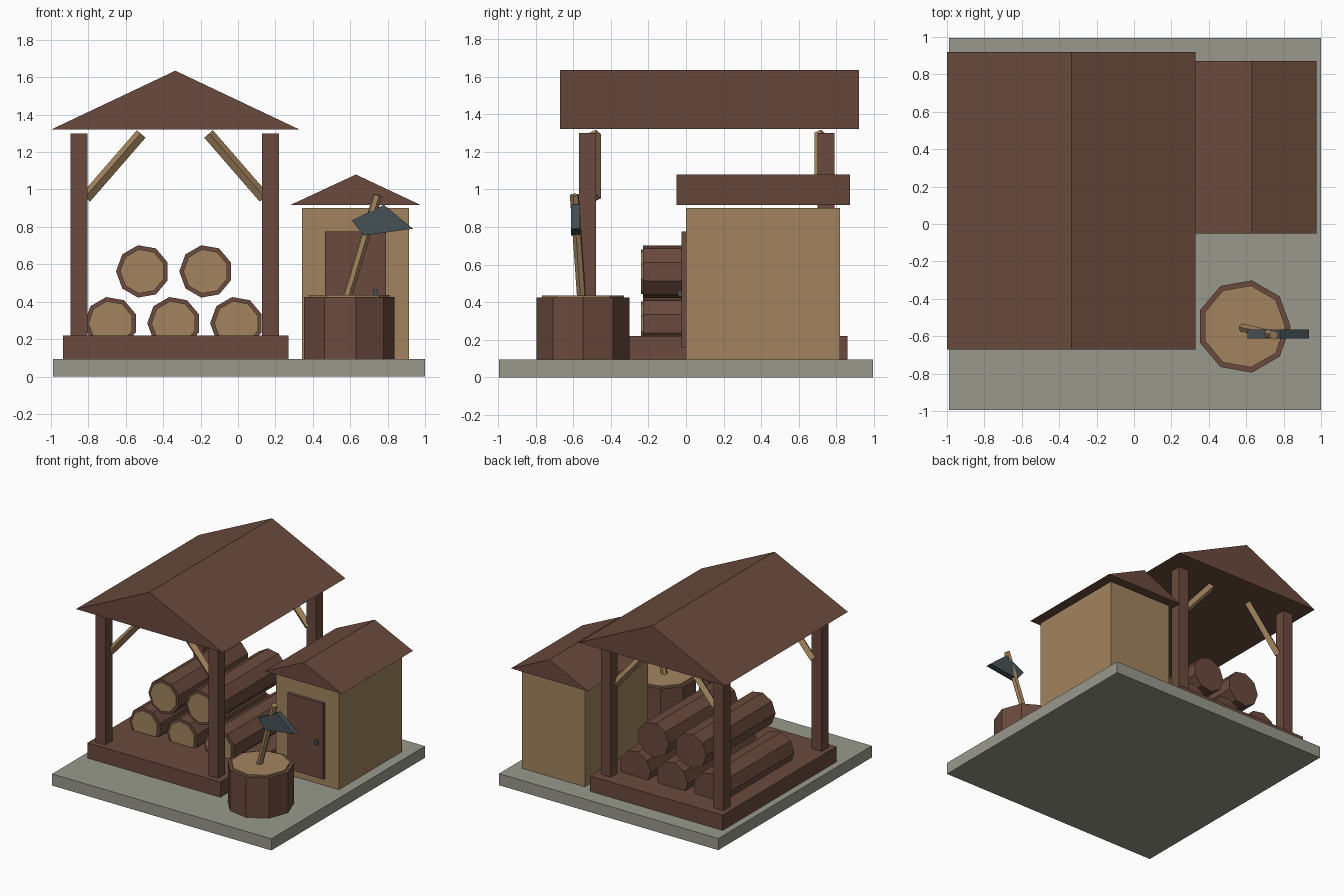
import bpy, bmesh, math
from mathutils import Vector

if "Cube" in bpy.data.objects:
    bpy.data.objects.remove(bpy.data.objects["Cube"])


def material(name, rgb):
    m = bpy.data.materials.new(name)
    lin = [(c / 255 / 12.92) if c <= 10 else ((c / 255 + 0.055) / 1.055) ** 2.4 for c in rgb]
    m.diffuse_color = (*lin, 1)
    m.use_nodes = True
    m.node_tree.nodes["Principled BSDF"].inputs["Base Color"].default_value = m.diffuse_color
    return m


BROWN = material("dark_wood", (106, 74, 61))
TAN = material("light_wood", (162, 132, 95))
STONE = material("stone", (152, 153, 140))
METAL = material("metal", (70, 82, 86))


def finish(name, bm, mat):
    bmesh.ops.recalc_face_normals(bm, faces=bm.faces)
    me = bpy.data.meshes.new(name)
    bm.to_mesh(me)
    bm.free()
    me.materials.append(mat)
    ob = bpy.data.objects.new(name, me)
    bpy.context.collection.objects.link(ob)
    return ob


def prism(name, profile, y0, y1, mat):
    """Extrude an (x, z) outline along y."""
    bm = bmesh.new()
    face = bm.faces.new([bm.verts.new((x, y0, z)) for x, z in profile])
    ext = bmesh.ops.extrude_face_region(bm, geom=[face])
    verts = [v for v in ext["geom"] if isinstance(v, bmesh.types.BMVert)]
    bmesh.ops.translate(bm, verts=verts, vec=(0, y1 - y0, 0))
    return finish(name, bm, mat)


def box(name, x0, x1, y0, y1, z0, z1, mat):
    return prism(name, [(x0, z0), (x1, z0), (x1, z1), (x0, z1)], y0, y1, mat)


def ngon(cx, cz, r, sides, start):
    return [(cx + r * math.cos(start + math.tau * i / sides),
             cz + r * math.sin(start + math.tau * i / sides)) for i in range(sides)]


def rod(name, a, b, r, sides, mat, roll=0.0):
    """Straight rod between two points."""
    a, b = Vector(a), Vector(b)
    bm = bmesh.new()
    bmesh.ops.create_cone(bm, cap_ends=True, segments=sides, radius1=r, radius2=r,
                          depth=(b - a).length)
    ob = finish(name, bm, mat)
    ob.rotation_mode = 'QUATERNION'
    ob.rotation_quaternion = (b - a).to_track_quat('Z', 'Y')
    ob.location = (a + b) / 2
    for v in ob.data.vertices:  # roll about the rod's own axis
        x, y = v.co.x, v.co.y
        v.co.x = x * math.cos(roll) - y * math.sin(roll)
        v.co.y = x * math.sin(roll) + y * math.cos(roll)
    return ob


# Ground slab and woodshed platform
box("ground_slab", -0.99, 1.0, -0.995, 0.995, 0, 0.095, STONE)
box("platform", -0.935, 0.27, -0.615, 0.86, 0.095, 0.22, BROWN)

# Open shelter: posts, diagonal braces, gable roof
MID = -0.3375
for side, sn in ((-1, "left"), (1, "right")):
    for y, yb, yn in ((-0.525, -0.484, "front"), (0.745, 0.713, "back")):
        cx = MID + side * 0.512
        box(f"post_{yn}_{sn}", cx - 0.045, cx + 0.045, y - 0.045, y + 0.045, 0.22, 1.30, BROWN)
        rod(f"brace_{yn}_{sn}", (MID + side * 0.477, yb, 0.955),
            (MID + side * 0.18, yb, 1.297), 0.031, 4, TAN, side * 0.15)
prism("shelter_roof", [(-1.0, 1.32), (0.33, 1.32), (-0.335, 1.635)], -0.67, 0.92, BROWN)

# Log pile with pale cut ends on the front
logs = [(-0.68, 0.285), (-0.343, 0.285), (-0.007, 0.285), (-0.51, 0.562), (-0.172, 0.562)]
for i, (x, z) in enumerate(logs):
    prism(f"log_{i + 1}", ngon(x, z, 0.142, 9, math.pi), -0.23, 0.67, BROWN)
    prism(f"log_cut_end_{i + 1}", ngon(x, z, 0.12, 9, math.pi), -0.239, -0.229, TAN)

# Small shed with door and knob
box("shed_walls", 0.343, 0.915, 0.0, 0.82, 0.095, 0.90, TAN)
prism("shed_roof", [(0.28, 0.917), (0.977, 0.917), (0.63, 1.08)], -0.05, 0.872, BROWN)
box("shed_door", 0.465, 0.79, -0.024, 0.003, 0.155, 0.775, BROWN)
box("door_knob", 0.722, 0.748, -0.043, -0.022, 0.43, 0.465, METAL)

# Chopping stump
SX, SY = 0.587, -0.548
rod("stump", (SX, SY, 0.095), (SX, SY, 0.425), 0.25, 9, BROWN, math.pi / 2)
rod("stump_cut_top", (SX, SY, 0.42), (SX, SY, 0.436), 0.222, 9, TAN, math.pi / 2)

# Axe stuck in the stump
rod("axe_handle", (0.585, -0.556, 0.43), (0.747, -0.594, 0.97), 0.025, 6, TAN)
prism("axe_head", [(0.608, 0.834), (0.78, 0.918), (0.935, 0.79), (0.672, 0.754)],
      -0.611, -0.563, METAL)
